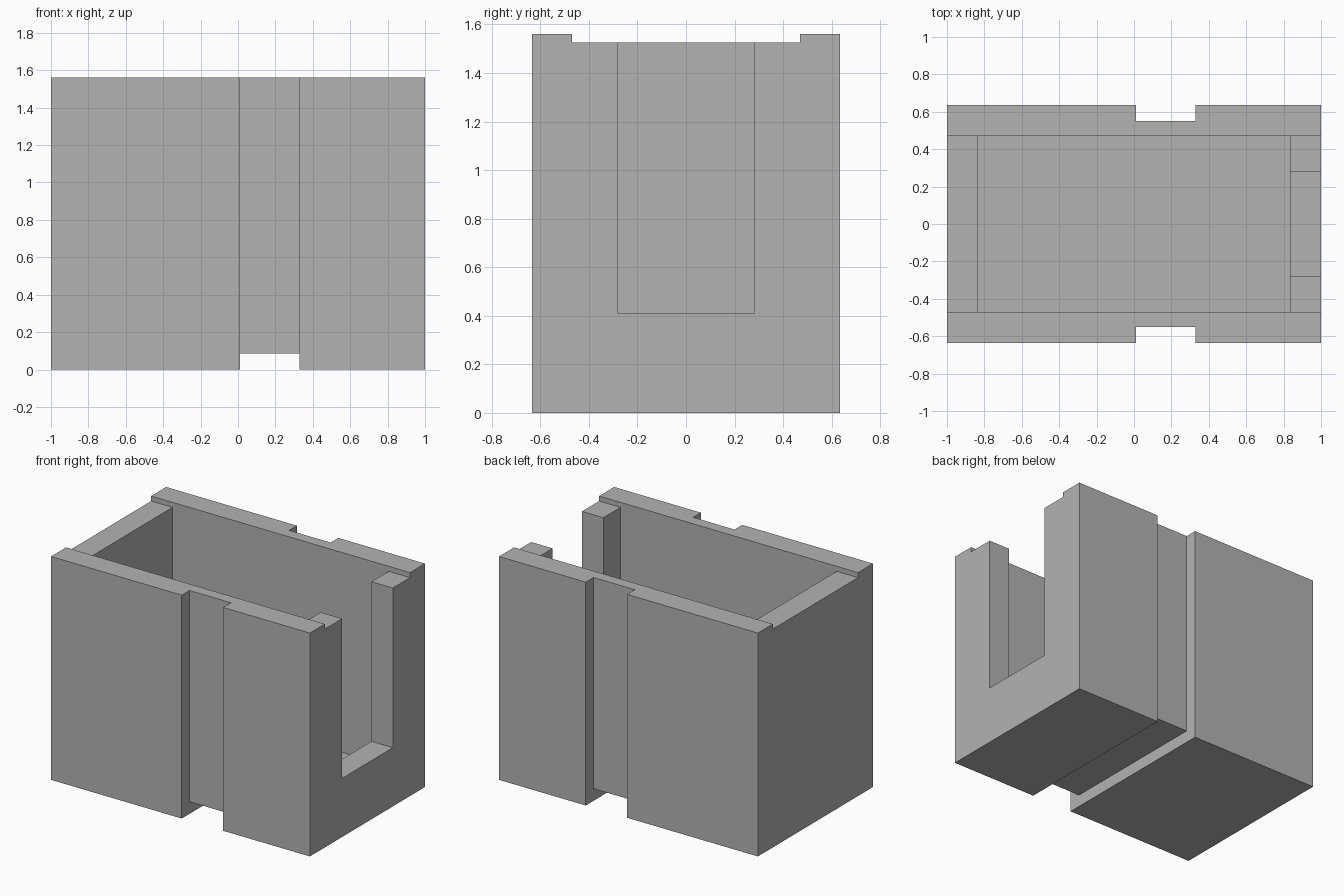
import bpy
from mathutils import Vector

cube = bpy.data.objects.get("Cube")
if cube:
    bpy.data.objects.remove(cube, do_unlink=True)

# Overall size, wall thickness and groove depth
HX, HY, H = 1.0, 0.635, 1.56
WALL, GROOVE, RIM = 0.165, 0.085, 1.525
IX, IY = HX - WALL, HY - WALL
OUT = 0.2  # how far cutters reach past the body

grey = bpy.data.materials.new("plain_grey")
grey.use_nodes = True
colour = (0.45, 0.45, 0.45, 1)
grey.diffuse_color = colour
grey.node_tree.nodes["Principled BSDF"].inputs["Base Color"].default_value = colour


def box(name, lo, hi):
    lo, hi = Vector(lo), Vector(hi)
    bpy.ops.mesh.primitive_cube_add(size=1, location=(lo + hi) / 2)
    ob = bpy.context.object
    ob.name = name
    ob.scale = hi - lo
    bpy.ops.object.transform_apply(location=True, rotation=False, scale=True)
    ob.data.materials.append(grey)
    return ob


def cut(body, name, lo, hi):
    cutter = box(name, lo, hi)
    cutter.hide_render = True
    mod = body.modifiers.new(name, "BOOLEAN")
    mod.operation = "DIFFERENCE"
    mod.solver = "EXACT"
    mod.object = cutter
    bpy.context.view_layer.objects.active = body
    bpy.ops.object.modifier_apply(modifier=mod.name)
    bpy.data.objects.remove(cutter, do_unlink=True)


body = box("open_box", (-HX, -HY, 0), (HX, HY, H))

# Hollow inside and the lowered rims of the end walls
cut(body, "cavity", (-IX, -IY, WALL), (IX, IY, H + OUT))
cut(body, "rim_step", (-HX - OUT, -IY, RIM), (HX + OUT, IY, H + OUT))

# Open slot in the left end wall
cut(body, "end_slot", (IX - OUT, -0.28, 0.41), (HX + OUT, 0.28, H + OUT))

# Groove running down both long sides and under the floor
G0, G1 = 0.01, 0.33
cut(body, "groove_front", (G0, -HY - OUT, -OUT), (G1, -HY + GROOVE, H + OUT))
cut(body, "groove_back", (G0, HY - GROOVE, -OUT), (G1, HY + OUT, H + OUT))
cut(body, "groove_under", (G0, -HY - OUT, -OUT), (G1, HY + OUT, GROOVE))

for poly in body.data.polygons:
    poly.use_smooth = False
